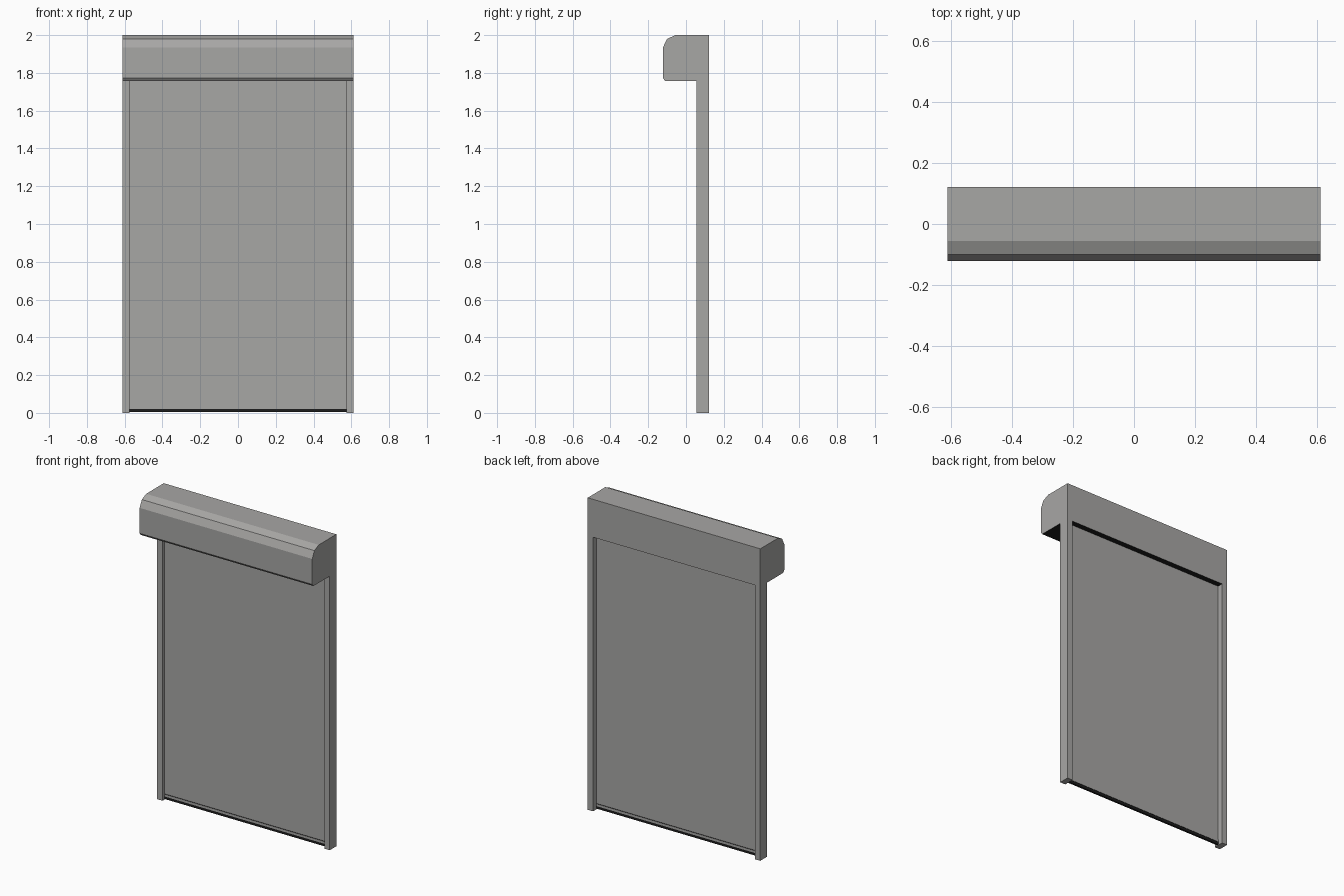
import bpy, bmesh

if "Cube" in bpy.data.objects:
    bpy.data.objects.remove(bpy.data.objects["Cube"])


def material(name, rgb):
    m = bpy.data.materials.new(name)
    m.diffuse_color = (*rgb, 1)
    m.use_nodes = True
    m.node_tree.nodes["Principled BSDF"].inputs["Base Color"].default_value = m.diffuse_color
    return m


GREY = material("light_grey", (0.39, 0.385, 0.375))
BLACK = material("black_rubber", (0.012, 0.012, 0.012))


def extrude_x(name, profile, x0, x1, mat):
    """Extrude a closed (y, z) profile along x."""
    bm = bmesh.new()
    face = bm.faces.new([bm.verts.new((x0, y, z)) for y, z in profile])
    out = bmesh.ops.extrude_face_region(bm, geom=[face])["geom"]
    verts = [v for v in out if isinstance(v, bmesh.types.BMVert)]
    bmesh.ops.translate(bm, verts=verts, vec=(x1 - x0, 0, 0))
    bmesh.ops.recalc_face_normals(bm, faces=bm.faces)
    mesh = bpy.data.meshes.new(name)
    bm.to_mesh(mesh)
    bm.free()
    mesh.materials.append(mat)
    obj = bpy.data.objects.new(name, mesh)
    bpy.context.collection.objects.link(obj)
    return obj


def box(name, x, y, z, mat):
    profile = [(y[0], z[0]), (y[1], z[0]), (y[1], z[1]), (y[0], z[1])]
    return extrude_x(name, profile, x[0], x[1], mat)


def paint(obj, mat, rule):
    """Give a second material to the faces whose normal meets the rule."""
    obj.data.materials.append(mat)
    for p in obj.data.polygons:
        if rule(p.normal):
            p.material_index = 1


W, INNER = 0.612, 0.574      # outer half width, half width between rails
BACK, RAIL_FRONT = 0.122, 0.055
BOX_BOTTOM = 1.757

# Roller housing with faceted front corner, small lower chamfer, black underside
housing = extrude_x("roller_housing", [
    (BACK, BOX_BOTTOM), (BACK, 2.0), (-0.056, 2.0), (-0.10, 1.98),
    (-0.122, 1.935), (-0.122, 1.772), (-0.11, BOX_BOTTOM)], -W, W, GREY)
paint(housing, BLACK, lambda n: n.z < -0.95)

# Guide rails
for side, x in (("left", (-W, -INNER)), ("right", (INNER, W))):
    box(side + "_guide_rail", x, (RAIL_FRONT, BACK), (0, BOX_BOTTOM), GREY)

# Shutter curtain, thicker end bar with black ledges, and rubber floor seal
box("curtain", (-INNER, INNER), (0.077, 0.085), (0.03, BOX_BOTTOM), GREY)
end_bar = box("end_bar", (-INNER, INNER), (0.073, 0.089), (0.021, 0.036), GREY)
paint(end_bar, BLACK, lambda n: abs(n.z) > 0.95)
box("floor_seal", (-INNER, INNER), (0.075, 0.087), (0.004, 0.021), BLACK)
